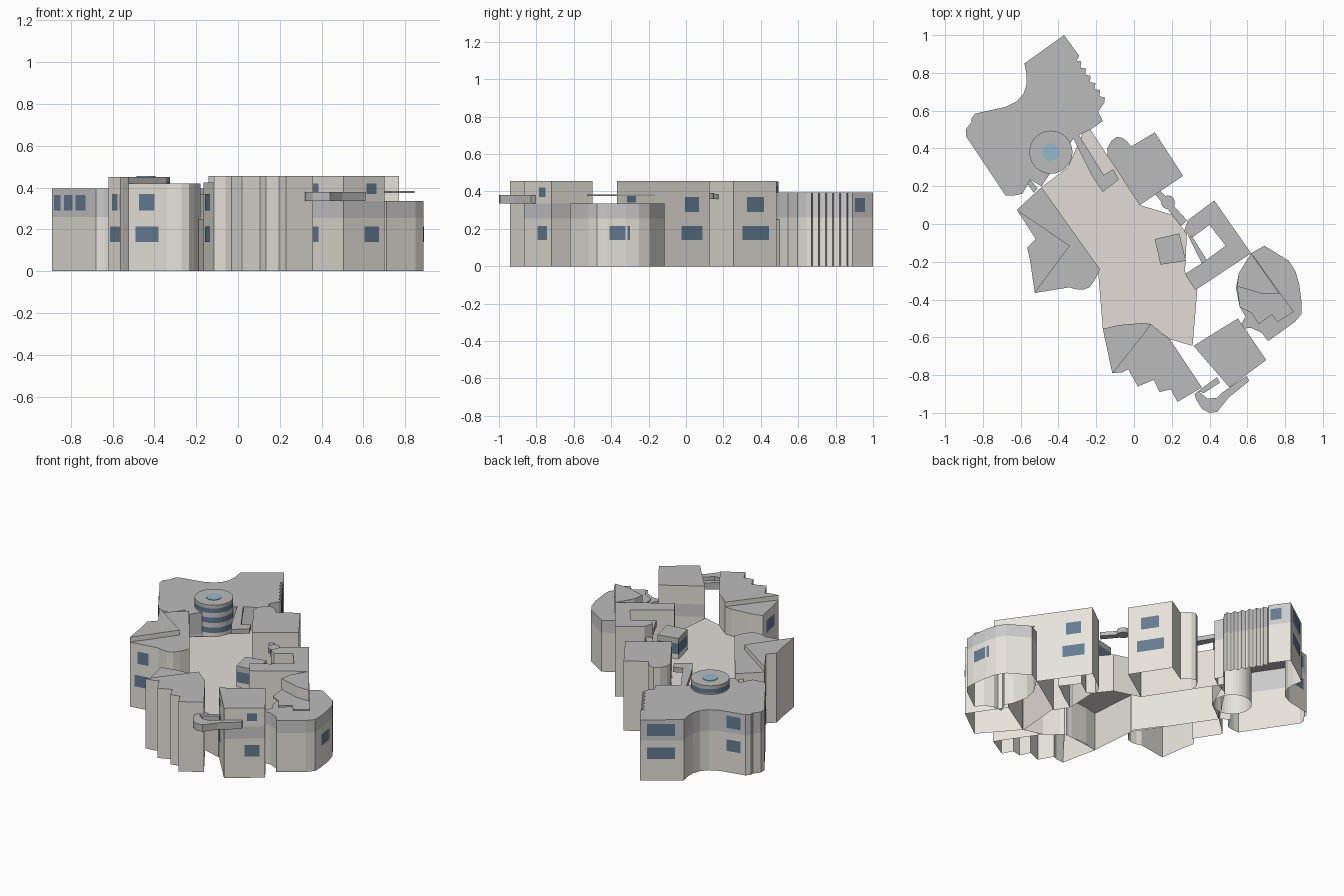
import bpy
import math


def mat(name, c):
    m = bpy.data.materials.new(name)
    m.diffuse_color = (*c, 1)
    return m


WALL = mat("plaster", (0.80, 0.77, 0.71))
ROOF = mat("roof_grey", (0.5, 0.5, 0.5))
BAND = mat("band_grey", (0.55, 0.55, 0.56))
GLASS = mat("glass", (0.13, 0.2, 0.28))
SKY = mat("skylight_glass", (0.3, 0.48, 0.6))
PAVE = mat("paving", (0.76, 0.72, 0.67))


def make(name, verts, faces, mats, idx):
    me = bpy.data.meshes.new(name)
    me.from_pydata(verts, [], faces)
    for m in mats:
        me.materials.append(m)
    for p, i in zip(me.polygons, idx):
        p.material_index = i
    ob = bpy.data.objects.new(name, me)
    bpy.context.collection.objects.link(ob)
    return ob


def block(name, pts, levels, mats, top=ROOF, bottom=False):
    """Stack wall strips between levels over a footprint, then cap with a roof."""
    n = len(pts)
    area = sum(pts[i - 1][0] * pts[i][1] - pts[i][0] * pts[i - 1][1] for i in range(n))
    if area < 0:
        pts = pts[::-1]
    verts = [(x, y, z) for z in levels for x, y in pts]
    faces, idx = [], []
    for k in range(len(levels) - 1):
        for i in range(n):
            j = (i + 1) % n
            faces.append((k * n + i, k * n + j, k * n + n + j, k * n + n + i))
            idx.append(k)
    m = (len(levels) - 1) * n
    faces.append(tuple(range(m, m + n)))
    idx.append(len(mats))
    if bottom:
        faces.append(tuple(range(n - 1, -1, -1)))
        idx.append(len(mats))
    return make(name, verts, faces, mats + [top], idx)


def slab(name, pts, z0, z1, m=ROOF):
    return block(name, pts, [z0, z1], [m], m, bottom=True)


def circle(cx, cy, r, n=40):
    return [(cx + r * math.cos(2 * math.pi * i / n), cy + r * math.sin(2 * math.pi * i / n)) for i in range(n)]


wv, wf = [], []


def window(p, q, t0, t1, z0, z1):
    """Glass pane just outside the wall edge p -> q (counter-clockwise)."""
    dx, dy = q[0] - p[0], q[1] - p[1]
    l = math.hypot(dx, dy)
    ox, oy = dy / l * .003, -dx / l * .003
    b = len(wv)
    for t, z in ((t0, z0), (t1, z0), (t1, z1), (t0, z1)):
        wv.append((p[0] + dx * t + ox, p[1] + dy * t + oy, z))
    wf.append((b, b + 1, b + 2, b + 3))


UP, LOW = (.29, .37), (.14, .215)

# raised courtyard podium
block("courtyard", [(-.25, .53), (.03, .10), (.20, .05), (.28, -.05), (.27, -.25), (.335, -.35), (.31, -.645),
                    (.19, -.61), (.08, -.525), (-.165, -.555), (-.19, -.25), (-.49, .195), (-.35, .30)],
      [0, .25], [PAVE], PAVE)

# northwest hall with stepped east edge
steps = []
for i in range(6):
    x, y = -.305 + .025 * i, .865 - .038 * i
    steps += [(x, y), (x + .026, y - .005), (x + .022, y - .03)]
block("northwest_hall", [(-.37, 1), (-.29, .89)] + steps +
      [(-.155, .645), (-.19, .595), (-.165, .545), (-.23, .50), (-.32, .455), (-.49, .20), (-.55, .235),
       (-.59, .16), (-.64, .15), (-.68, .15), (-.89, .465), (-.89, .50), (-.86, .54), (-.86, .56), (-.84, .585),
       (-.68, .62), (-.62, .65), (-.585, .69), (-.568, .74), (-.568, .79), (-.58, .85)],
      [0, .26, .395], [WALL, BAND])
sw = ((-.89, .465), (-.68, .15))
for a, b in ((.06, .2), (.29, .48), (.55, .78)):
    window(*sw, a, b, .29, .365)
for z in (UP, LOW):
    window((-.37, 1), (-.58, .85), .15, .8, *z)
    window((-.68, .62), (-.84, .585), .25, .8, *z)
window((-.29, .89), (-.37, 1), .1, .6, .29, .365)

# round tower with glazed bands and skylight
block("round_tower", circle(-.44, .38, .114), [0, .27, .305, .335, .37, .40, .43, .452],
      [WALL, GLASS, BAND, GLASS, BAND, GLASS, ROOF])
block("tower_skylight", circle(-.44, .38, .046, 24), [.45, .455], [SKY], SKY)

# west block with a raised triangular roof
west = [(-.49, .195), (-.62, .075), (-.52, -.08), (-.565, -.125), (-.55, -.195), (-.525, -.365), (-.34, -.335),
        (-.31, -.345), (-.27, -.348), (-.235, -.335), (-.21, -.30), (-.18, -.24)]
block("west_block", west, [0, .42], [WALL])
block("west_raised_roof", [(-.62, .075), (-.52, -.08), (-.565, -.125), (-.55, -.195), (-.525, -.365),
                           (-.34, -.115)], [.42, .452], [WALL])
for a, b in ((.2, .45), (.55, .8)):
    window(west[1], west[2], a, b, *UP)
window(west[1], west[2], .1, .8, *LOW)
window(west[5], west[6], .27, .67, *UP)
window(west[5], west[6], .18, .78, *LOW)

# north block
block("north_block", [(.11, .485), (.26, .255), (.03, .10), (-.14, .36), (-.142, .40), (-.12, .44), (-.09, .462),
                      (-.06, .455), (-.035, .435), (-.015, .41)], [0, .455], [WALL])
window((.26, .255), (.11, .485), .30, .70, *UP)
window((.26, .255), (.11, .485), .20, .81, *LOW)

# south block with zigzag front, the west triangle lower
block("south_block", [(.09, -.53), (.14, -.575), (.19, -.61), (.36, -.865), (.23, -.942), (.195, -.875),
                      (.135, -.89), (.105, -.825), (.02, -.86), (-.03, -.77), (-.06, -.785), (-.115, -.79)],
      [0, .455], [WALL])
block("south_block_low", [(-.165, -.555), (-.115, -.79), (.09, -.53), (.04, -.525), (-.08, -.535)],
      [0, .425], [WALL])
for z in (UP, LOW):
    window((-.165, -.555), (-.115, -.79), .2, .7, *z)

# east block wrapped around an open court
block("east_block", [(.425, .125), (.62, -.155), (.325, -.35), (.27, -.265), (.37, -.20), (.485, -.115),
                     (.40, -.005), (.31, -.07), (.265, -.04), (.285, .02)], [0, .455], [WALL])
window((.62, -.155), (.425, .125), .53, .80, *UP)
window((.62, -.155), (.425, .125), .46, .86, *LOW)
slab("court_walkway", [(.285, -.06), (.31, -.07), (.385, -.19), (.36, -.21)], .35, .385)

# lower rounded southeast hall, its raised core and canopy
block("southeast_hall", [(.62, -.155), (.69, -.115), (.82, -.195), (.855, -.25), (.875, -.32), (.888, -.42),
                         (.888, -.475), (.85, -.52), (.71, -.62), (.675, -.575), (.62, -.55), (.555, -.555),
                         (.59, -.49), (.56, -.44), (.54, -.34), (.555, -.26)],
      [0, .255, .335], [WALL, BAND])
block("southeast_core", [(.62, -.155), (.77, -.37), (.68, -.37), (.545, -.33), (.555, -.26)],
      [.33, .455], [WALL])
slab("roof_canopy", [(.63, -.165), (.845, -.465), (.76, -.52), (.73, -.48), (.66, -.53), (.62, -.47),
                     (.56, -.44), (.545, -.33)], .375, .385)
window((.875, -.32), (.82, -.195), .05, .6, *LOW)
window((.888, -.42), (.875, -.32), .1, .95, *LOW)
window((.77, -.37), (.62, -.155), .25, .47, .34, .375)

# south-east tower block
g = [(.55, -.50), (.315, -.645), (.505, -.865), (.70, -.72)]
block("southeast_block", g, [0, .255, .335, .455], [WALL, BAND, WALL])
for z, d in (((.37, .42), .12), (LOW, .18)):
    window(g[2], g[3], .68 - d, .68 + d, *z)
    window(g[1], g[2], .22, .38, *z)

# elevated footbridges
slab("south_bridge_outer", [(.34, -.885), (.32, -.90), (.33, -.93), (.36, -.98), (.40, -1.0), (.44, -.995),
                            (.50, -.92), (.61, -.83), (.595, -.805), (.47, -.89), (.44, -.92), (.39, -.925)],
     .335, .38)
slab("south_bridge_inner", [(.34, -.885), (.44, -.81), (.455, -.84), (.37, -.895)], .335, .38)
slab("north_bridge", [(-.33, .47), (-.30, .485), (-.16, .26), (-.11, .29), (-.08, .235), (-.165, .17),
                      (-.22, .25)], .365, .395)
slab("east_bridge", [(.11, .16), (.14, .175), (.28, .02), (.25, -.01)], .36, .385)
slab("bridge_landing", circle(.18, .115, .036, 20), .36, .392)
slab("west_bridge", [(-.57, .22), (-.55, .235), (-.51, .19), (-.53, .165)], .35, .385)

# courtyard pavilion with glazed band
block("pavilion", [(.11, -.08), (.24, -.05), (.275, -.195), (.14, -.215)], [.25, .28, .35, .385],
      [WALL, GLASS, ROOF])

make("windows", wv, wf, [GLASS], [0] * len(wf))
